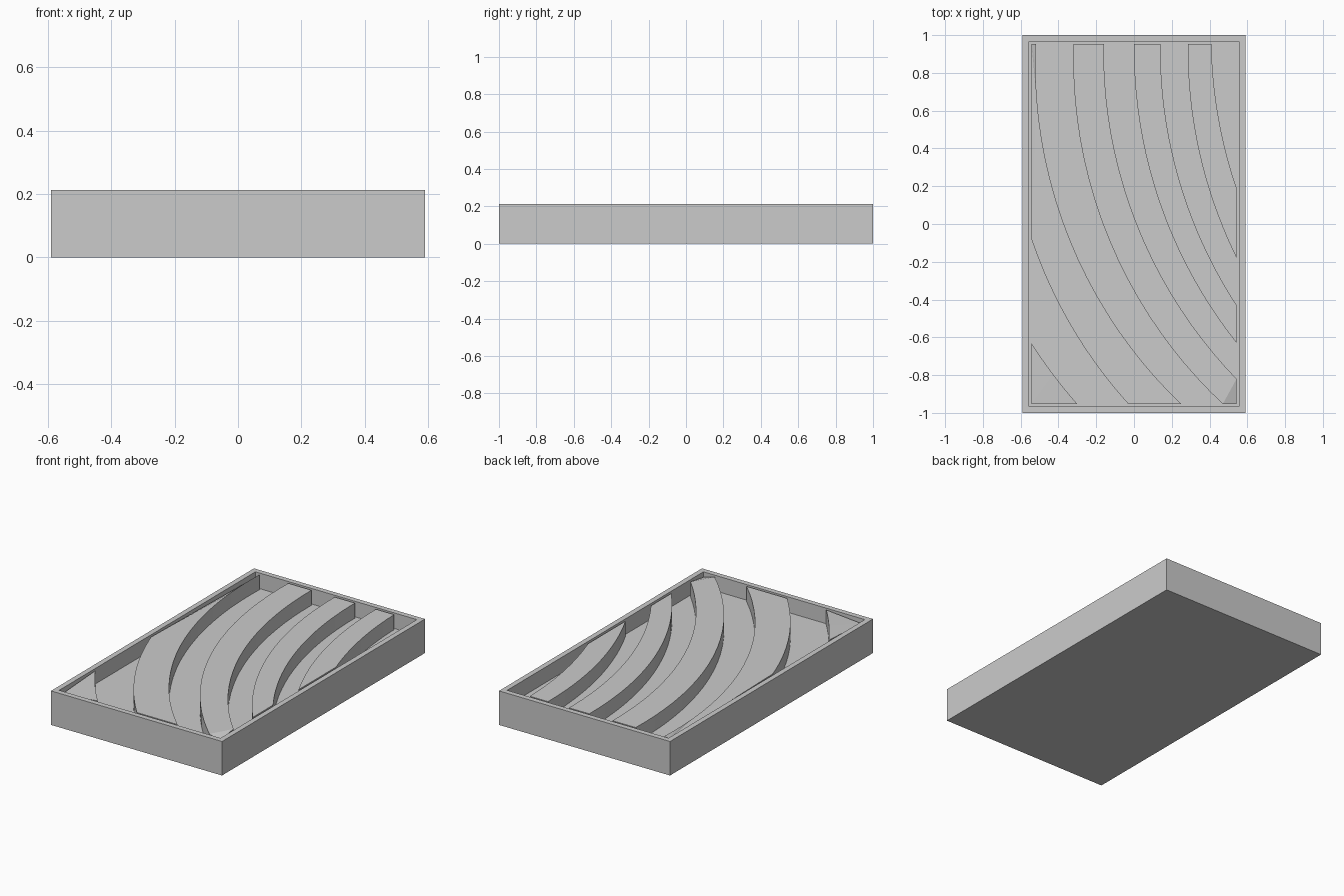
import bpy, bmesh
from math import sqrt
from mathutils import Vector

if "Cube" in bpy.data.objects:
    bpy.data.objects.remove(bpy.data.objects["Cube"])

W, L, H = 0.59, 1.0, 0.212      # outer half width, half length, height
IX, IY = 0.543, 0.953           # inner half sizes of the recess
FLOOR, TOP, DIP = 0.115, 0.209, 0.02
R = 2.5                         # radius of the sweeping ridge edges


def finish(name, bm):
    bmesh.ops.recalc_face_normals(bm, faces=bm.faces)
    me = bpy.data.meshes.new(name)
    bm.to_mesh(me)
    bm.free()
    ob = bpy.data.objects.new(name, me)
    bpy.context.collection.objects.link(ob)
    return ob


def arc(p0, p1, n=20):
    """Arc from upper p0 to lower p1, bulging to the lower left."""
    a, b = Vector(p0), Vector(p1)
    d = b - a
    normal = Vector((d.y, -d.x)).normalized()
    h = sqrt(R * R - d.length_squared / 4)
    centre = (a + b) / 2 - normal * h
    pts = []
    for i in range(n + 1):
        v = a.lerp(b, i / n) - centre
        pts.append(centre + v.normalized() * R)
    pts[0], pts[-1] = a, b
    return pts


def ridge(name, outline):
    """Raised panel; its vertices in the recess corners sit a little lower."""
    bm = bmesh.new()
    low, high = [], []
    for p in outline:
        corner = abs(p[0]) > IX - 0.001 and abs(p[1]) > IY - 0.001
        low.append(bm.verts.new((p[0], p[1], FLOOR - 0.01)))
        high.append(bm.verts.new((p[0], p[1], TOP - (DIP if corner else 0))))
    n = len(outline)
    for i in range(n):
        j = (i + 1) % n
        bm.faces.new((low[i], low[j], high[j], high[i]))
    caps = [bm.faces.new(high), bm.faces.new(low[::-1])]
    bmesh.ops.triangulate(bm, faces=caps)
    return finish(name, bm)


# Tray: box with an inset, sunken top
bm = bmesh.new()
bmesh.ops.create_cube(bm, size=1)
for v in bm.verts:
    v.co = (v.co.x * 2 * W, v.co.y * 2 * L, (v.co.z + 0.5) * H)
bm.faces.ensure_lookup_table()
top = max(bm.faces, key=lambda f: f.calc_center_median().z)
bmesh.ops.inset_region(bm, faces=[top], thickness=W - IX)
inner = bmesh.ops.extrude_face_region(bm, geom=[top])["geom"]
for v in [g for g in inner if isinstance(g, bmesh.types.BMVert)]:
    v.co.z = FLOOR
if top.is_valid:
    bmesh.ops.delete(bm, geom=[top], context='FACES_ONLY')
finish("tray", bm)

# Ridge edges, each from its upper end to its lower end
c1 = arc((-0.52, IY), (0.25, -IY))
c2 = arc((-0.32, IY), (0.47, -IY))
c3 = arc((-0.16, IY), (IX, -0.82))
c4 = arc((0.0, IY), (IX, -0.63))
c5 = arc((0.14, IY), (IX, -0.43))
c6 = arc((0.285, IY), (IX, -0.18))
c7 = arc((0.41, IY), (IX, 0.19))
c8 = arc((-IX, -0.08), (-0.03, -IY))
c9 = arc((-IX, -0.63), (-0.30, -IY), 6)

# Raised panels between the channels
ridge("corner_ridge", c9 + [Vector((-IX, -IY))])
ridge("wide_ridge", c8 + c1[::-1] + [Vector((-IX, IY))])
ridge("middle_ridge", c2 + [Vector((IX, -IY))] + c3[::-1])
ridge("inner_ridge", c4 + c5[::-1])
ridge("short_ridge", c6 + c7[::-1])
